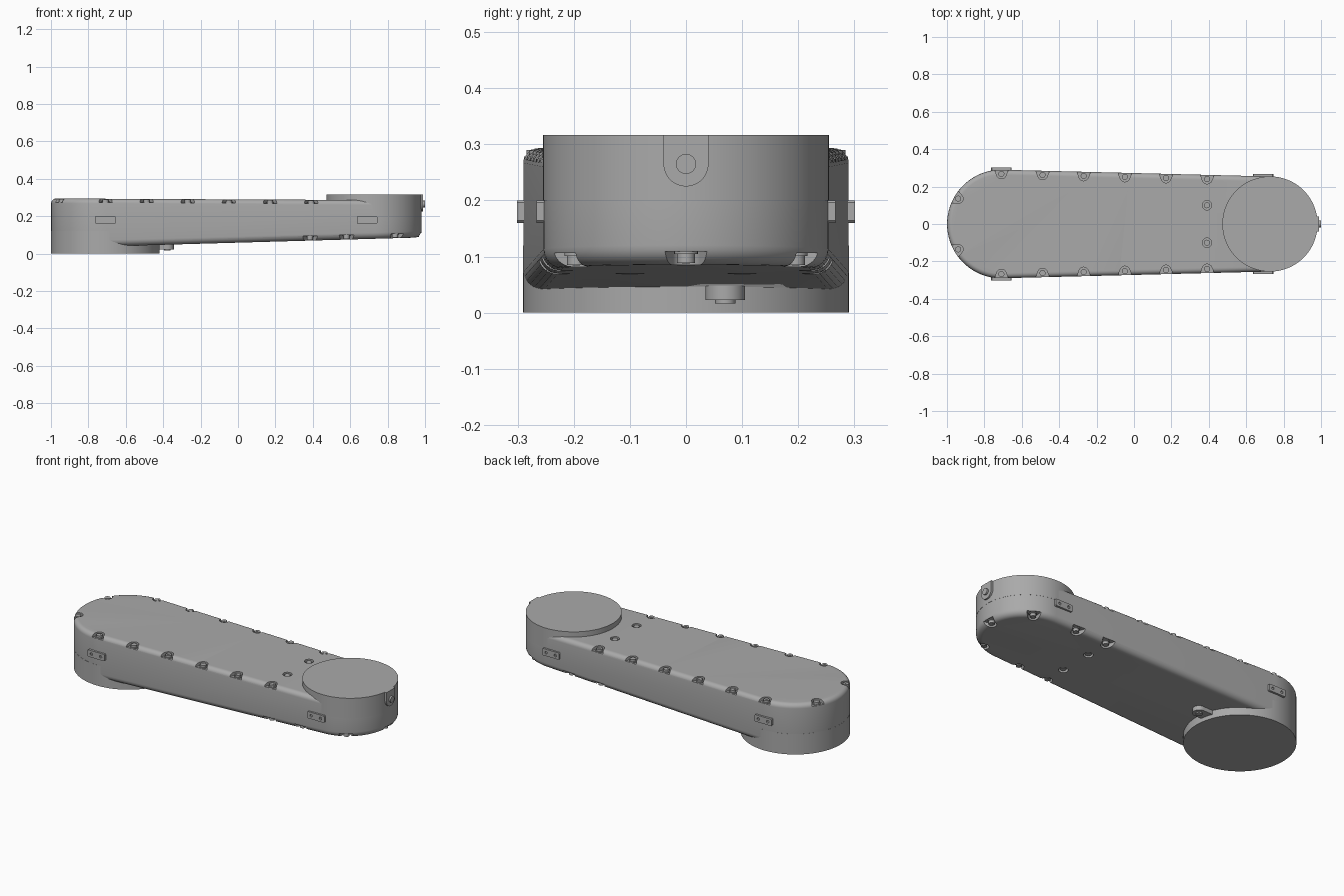
import bpy, bmesh, math
from math import sin, cos, pi, radians
from mathutils import Vector, Matrix

old = bpy.data.objects.get("Cube")
if old:
    bpy.data.objects.remove(old, do_unlink=True)

gray = bpy.data.materials.new("plain_gray")
gray.use_nodes = True
gray.diffuse_color = (0.4, 0.4, 0.4, 1)
gray.node_tree.nodes["Principled BSDF"].inputs["Base Color"].default_value = (0.4, 0.4, 0.4, 1)

# Main dimensions: big and small ends of the link
BX, BR = -0.709, 0.290
SX, SR = 0.727, 0.254
TILT = math.acos((BR - SR) / (SX - BX))    # direction of the tangent contact


def top_z(x):
    return 0.293 - 0.005 * (x - BX)


def low_z(x):
    return 0.038 + 0.0285 * (x - BX)


def finish(name, bm):
    bmesh.ops.recalc_face_normals(bm, faces=bm.faces)
    mesh = bpy.data.meshes.new(name)
    bm.to_mesh(mesh)
    bm.free()
    mesh.materials.append(gray)
    obj = bpy.data.objects.new(name, mesh)
    bpy.context.collection.objects.link(obj)
    return obj


def smooth(obj):
    bpy.ops.object.select_all(action='DESELECT')
    obj.select_set(True)
    bpy.context.view_layer.objects.active = obj
    bpy.ops.object.shade_smooth_by_angle(angle=radians(35))


def prism(bm, outline, z0, z1, matrix=Matrix()):
    """Extrude a flat outline between two heights, then place it."""
    lo = [bm.verts.new(matrix @ Vector((x, y, z0))) for x, y in outline]
    hi = [bm.verts.new(matrix @ Vector((x, y, z1))) for x, y in outline]
    bm.faces.new(lo)
    bm.faces.new(hi)
    for i in range(len(lo)):
        j = (i + 1) % len(lo)
        bm.faces.new((lo[i], lo[j], hi[j], hi[i]))


def arc(r, a0, a1, n, cx=0, cy=0):
    return [(cx + r * cos(a0 + (a1 - a0) * i / n), cy + r * sin(a0 + (a1 - a0) * i / n))
            for i in range(n + 1)]


def circle(r, n=24, cx=0, cy=0):
    return arc(r, 0, 2 * pi, n, cx, cy)[:-1]


def cut(obj, bm):
    tool = finish("cutter", bm)
    tool.hide_render = True
    mod = obj.modifiers.new("cut", 'BOOLEAN')
    mod.operation, mod.solver, mod.object = 'DIFFERENCE', 'EXACT', tool
    bpy.context.view_layer.objects.active = obj
    bpy.ops.object.modifier_apply(modifier=mod.name)
    bpy.data.objects.remove(tool, do_unlink=True)


# Arm body: tapered stadium rings with rounded lower and upper rims
def stadium(inset):
    return (arc(SR - inset, -TILT, TILT, 40, SX) +
            arc(BR - inset, TILT, 2 * pi - TILT, 48, BX))


bm = bmesh.new()
rings = []
STEPS = 6
for rim, height, sign in ((0.034, low_z, 1), (0.026, top_z, -1)):
    order = range(STEPS + 1) if sign > 0 else range(STEPS, -1, -1)
    for k in order:
        a = pi / 2 * k / STEPS
        inset, rise = rim * (1 - sin(a)), rim * (1 - cos(a))
        rings.append([bm.verts.new((x, y, height(x) + sign * rise)) for x, y in stadium(inset)])
for a, b in zip(rings, rings[1:]):
    for i in range(len(a)):
        j = (i + 1) % len(a)
        bm.faces.new((a[i], a[j], b[j], b[i]))
bm.faces.new(rings[0])
bm.faces.new(rings[-1])
body = finish("arm_body", bm)

# Screw places: x, y, outward angle
top_screws, low_screws = [], []
for side in (1, -1):
    for i in range(6):
        x = -0.709 + 0.22 * i
        y = BR - 0.022 - (x - BX) / math.tan(TILT)
        top_screws.append((x, side * y, side * TILT))
    a = side * radians(151)
    top_screws.append((BX + 0.264 * cos(a), 0.264 * sin(a) * 1.06, a))
    for x in (0.385, 0.58):
        y = BR - 0.03 - (x - BX) / math.tan(TILT)
        low_screws.append((x, side * y, side * TILT))
    a = side * radians(60)
    low_screws.append((SX + 0.226 * cos(a), 0.226 * sin(a), a))
low_screws.append((SX + 0.226, 0, 0))
flat_screws = [(0.39, s * 0.1) for s in (1, -1)]

# Open-sided pockets in the rims, round holes inboard
pocket = arc(0.026, pi * 0.6, pi * 1.4, 12) + [(0.03, -0.04), (0.08, -0.052), (0.08, 0.052), (0.03, 0.04)]
cutters = bmesh.new()
screws = bmesh.new()
for places, height, sign, depth in ((top_screws, top_z, 1, 0.02), (low_screws, low_z, -1, 0.024)):
    for x, y, a in places:
        place = Matrix.Translation((x, y, height(x))) @ Matrix.Rotation(a, 4, 'Z')
        prism(cutters, pocket, -sign * depth, sign * 0.02, place)
        prism(screws, circle(0.021), -sign * (depth + 0.005), -sign * (depth - 0.005), place)
        prism(screws, circle(0.016), -sign * depth, -sign * 0.003, place)
        prism(screws, circle(0.008, 6), -sign * 0.003, -sign * 0.002, place)
    for x, y in flat_screws:
        place = Matrix.Translation((x, y, height(x)))
        prism(cutters, circle(0.025), -sign * depth, sign * 0.02, place)
        prism(screws, circle(0.016), -sign * (depth + 0.004), -sign * 0.004, place)
cut(body, cutters)
smooth(body)
smooth(finish("cover_screws", screws))

# Round joint flanges below the big end and above the small end
for name, x, r, z0, z1 in (("base_flange", BX, BR + 0.0005, 0, 0.12),
                           ("tip_flange", SX, SR + 0.0005, 0.2, 0.317)):
    bm = bmesh.new()
    prism(bm, circle(r, 96, x), z0, z1)
    smooth(finish(name, bm))

# Side plates, each with two fixing holes
tab = [(-0.055, -0.016), (-0.051, -0.02), (0.051, -0.02), (0.055, -0.016),
       (0.055, 0.016), (0.051, 0.02), (-0.051, 0.02), (-0.055, 0.016)]
for side, word in ((1, "left"), (-1, "right")):
    for end, x, y in (("base", BX, 0.290), ("tip", 0.69, 0.255)):
        place = (Matrix.Translation((x, side * y, 0.18)) @
                 Matrix.Rotation(-side * pi / 2, 4, 'X'))
        bm = bmesh.new()
        prism(bm, tab, -0.02, 0.011, place)
        plate = finish(f"{word}_{end}_plate", bm)
        holes = bmesh.new()
        for dx in (-0.03, 0.03):
            prism(holes, circle(0.008, 16), 0.004, 0.03, place @ Matrix.Translation((dx, 0, 0)))
        cut(plate, holes)
        smooth(plate)

# Rounded tongue and round button on the tip end
face_out = Matrix(((0, 0, 1, 0), (1, 0, 0, 0), (0, 1, 0, 0), (0, 0, 0, 1)))
bm = bmesh.new()
prism(bm, arc(0.04, pi, 2 * pi, 24, 0, 0.265) + [(0.04, 0.317), (-0.04, 0.317)], 0.95, 0.99, face_out)
smooth(finish("tip_tongue", bm))
bm = bmesh.new()
prism(bm, circle(0.018, 24, 0, 0.265), 0.95, 1.0, face_out)
smooth(finish("tip_button", bm))

# Small lug and screw beside the base flange
bm = bmesh.new()
prism(bm, arc(0.035, -pi / 2, pi / 2, 20, -0.378, 0.07) + [(-0.45, 0.105), (-0.45, 0.035)], 0.023, 0.06)
prism(bm, circle(0.018, 24, -0.378, 0.07), 0.016, 0.03)
smooth(finish("base_lug", bm))
